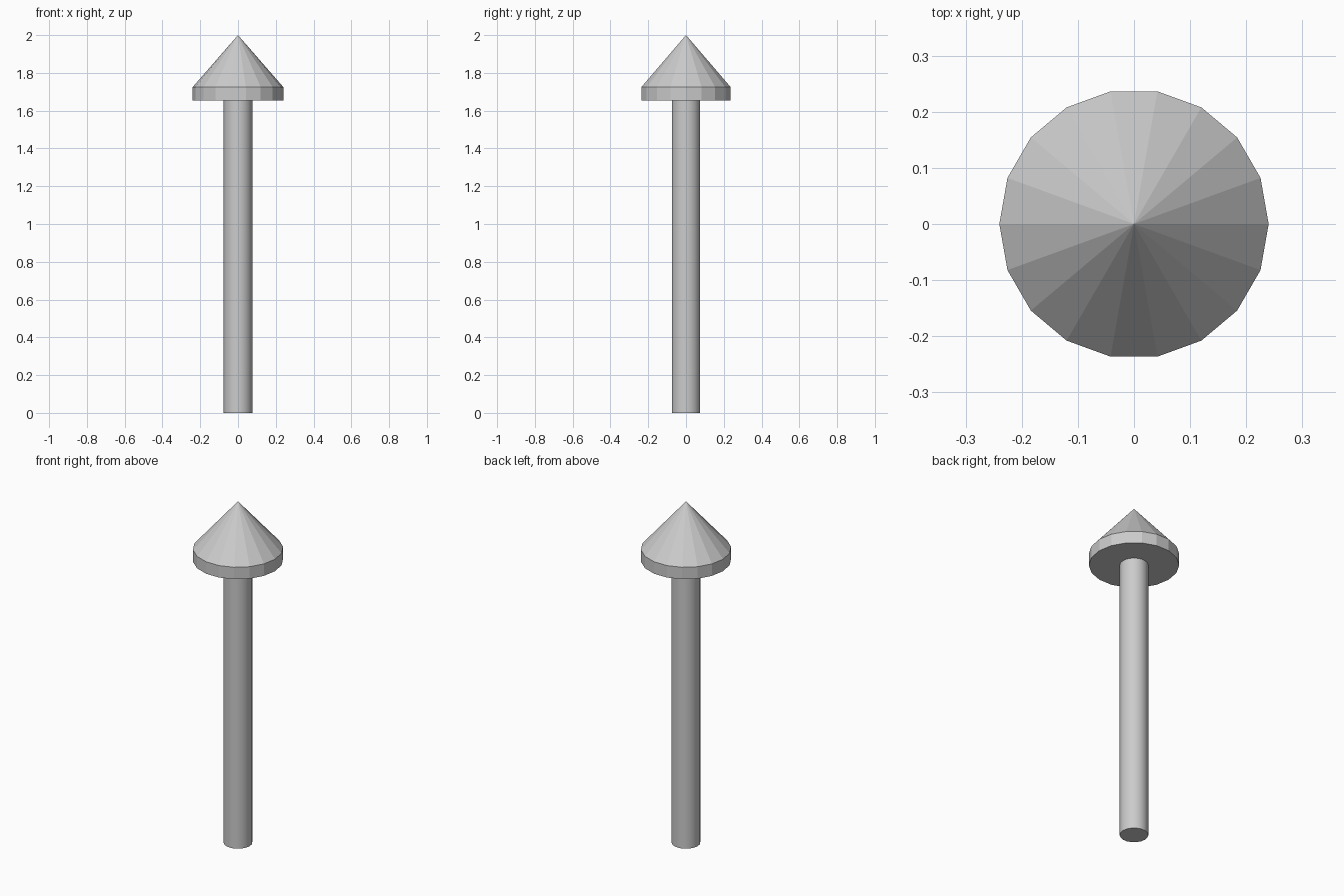
import bpy
import math

if "Cube" in bpy.data.objects:
    bpy.data.objects.remove(bpy.data.objects["Cube"])

SIDES = 18
RIM_BOTTOM, RIM_TOP, TIP = 1.655, 1.725, 2.0


def lathe(name, profile):
    """Closed solid of revolution from (radius, z) points; radius 0 gives a point."""
    verts, faces, rings = [], [], []
    for r, z in profile:
        start = len(verts)
        if r == 0:
            verts.append((0, 0, z))
            rings.append([start] * SIDES)
        else:
            for i in range(SIDES):
                a = math.tau * i / SIDES
                verts.append((r * math.cos(a), r * math.sin(a), z))
            rings.append(list(range(start, start + SIDES)))
    for low, high in zip(rings, rings[1:]):
        for i in range(SIDES):
            j = (i + 1) % SIDES
            quad = [low[i], low[j], high[j], high[i]]
            faces.append(list(dict.fromkeys(quad)))
    faces.append(rings[0][::-1])
    if profile[-1][0] > 0:
        faces.append(rings[-1])
    mesh = bpy.data.meshes.new(name)
    mesh.from_pydata(verts, [], faces)
    obj = bpy.data.objects.new(name, mesh)
    bpy.context.collection.objects.link(obj)
    return obj


# Smooth round shaft, its top resting against the underside of the head
shaft = lathe("shaft", [(0.076, 0), (0.076, RIM_BOTTOM)])
bpy.context.view_layer.objects.active = shaft
shaft.select_set(True)
bpy.ops.object.shade_smooth_by_angle(angle=math.radians(30))

# Faceted head: short rim with a cone on top
lathe("pointed_head", [(0.24, RIM_BOTTOM), (0.24, RIM_TOP), (0, TIP)])
